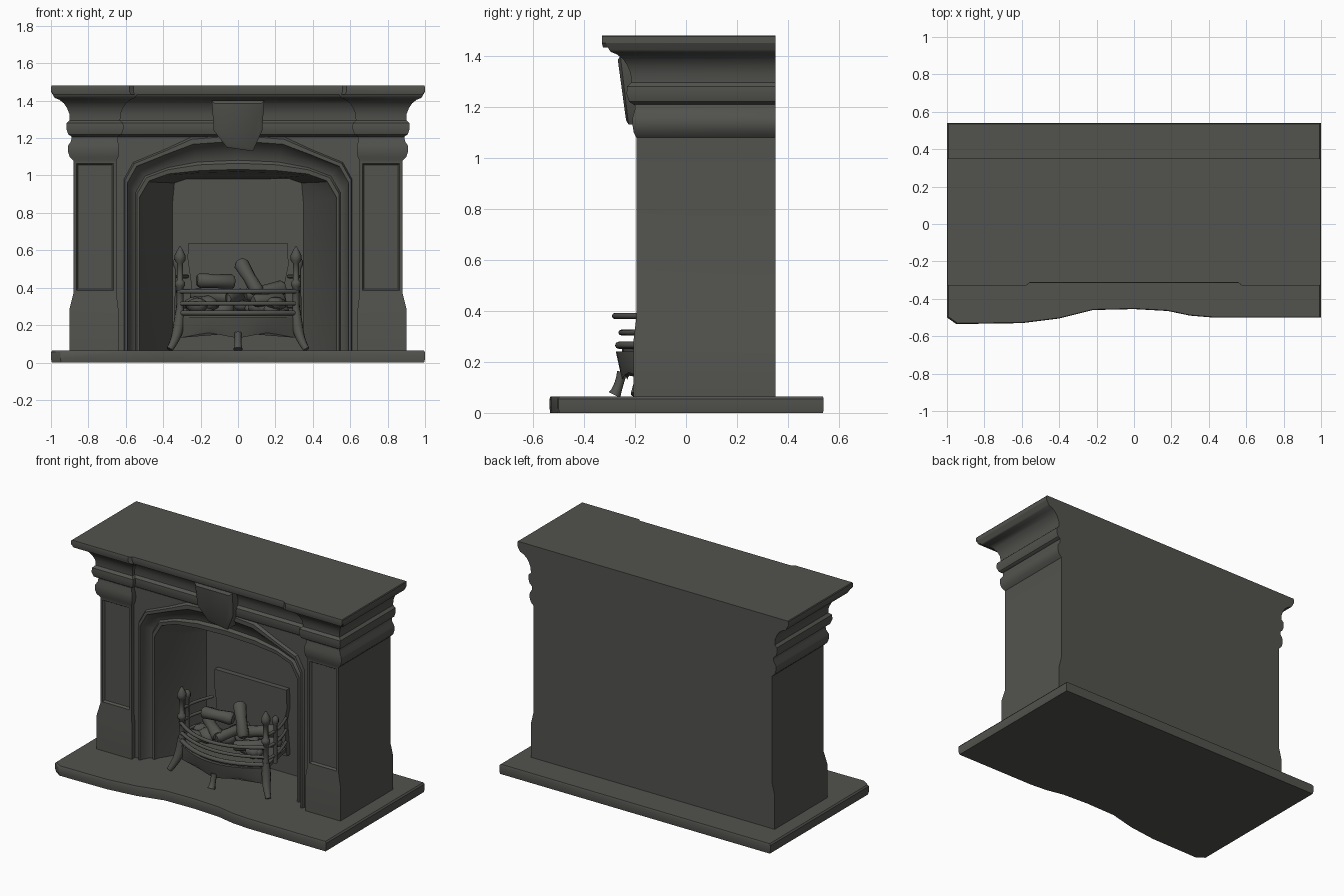
import bpy, bmesh, math, random
from mathutils import Vector

random.seed(4)
if "Cube" in bpy.data.objects:
    bpy.data.objects.remove(bpy.data.objects["Cube"])

stone = bpy.data.materials.new("dark_stone")
stone.use_nodes = True
COLOUR = (0.085, 0.086, 0.077, 1)
stone.diffuse_color = COLOUR
stone.node_tree.nodes["Principled BSDF"].inputs["Base Color"].default_value = COLOUR


def finish(obj, angle=35):
    """Give the part its material and smooth shading."""
    if not obj.data.materials:
        obj.data.materials.append(stone)
    bpy.ops.object.select_all(action="DESELECT")
    obj.select_set(True)
    bpy.context.view_layer.objects.active = obj
    if obj.type == "CURVE":
        bpy.ops.object.convert(target="MESH")
    bpy.ops.object.shade_smooth_by_angle(angle=math.radians(angle))
    return obj


def from_bmesh(name, bm):
    mesh = bpy.data.meshes.new(name)
    bm.to_mesh(mesh)
    bm.free()
    obj = bpy.data.objects.new(name, mesh)
    bpy.context.collection.objects.link(obj)
    return finish(obj)


def loft(rings, closed=True, start_cap=True):
    """Skin a list of equal-length rings and cap the ends."""
    bm = bmesh.new()
    loops = [[bm.verts.new(p) for p in ring] for ring in rings]
    n = len(loops[0])
    for a, b in zip(loops, loops[1:]):
        for i in range(n if closed else n - 1):
            j = (i + 1) % n
            bm.faces.new((a[i], a[j], b[j], b[i]))
    if start_cap:
        bm.faces.new(loops[0][::-1])
    bm.faces.new(loops[-1])
    bmesh.ops.recalc_face_normals(bm, faces=bm.faces)
    return bm


def box(name, x0, x1, y0, y1, z0, z1):
    plan = [(x0, y0), (x1, y0), (x1, y1), (x0, y1)]
    return from_bmesh(name, loft([[(x, y, z) for x, y in plan] for z in (z0, z1)]))


def tube(name, points, radii, smooth=True):
    """A round bar through points, with a radius at each one."""
    curve = bpy.data.curves.new(name, "CURVE")
    curve.dimensions = "3D"
    curve.bevel_depth = 1
    curve.bevel_resolution = 2
    curve.resolution_u = 3
    curve.use_fill_caps = True
    spline = curve.splines.new("NURBS" if smooth else "POLY")
    spline.points.add(len(points) - 1)
    for sp, p, r in zip(spline.points, points, radii):
        sp.co = (*p, 1)
        sp.radius = r
    if smooth:
        spline.use_endpoint_u = True
        spline.order_u = 3
    obj = bpy.data.objects.new(name, curve)
    bpy.context.collection.objects.link(obj)
    return finish(obj, 50)


# Hearth slab with a wavy front edge
plan = [(-1, .54), (-1, -.5), (-.95, -.535), (-.6, -.53), (-.4, -.505), (-.22, -.46),
        (0, -.455), (.18, -.465), (.3, -.49), (.42, -.5), (1, -.5), (1, .54)]
from_bmesh("hearth_slab", loft([[(x * s, y * s, z) for x, y in plan]
                                for z, s in ((0, .995), (.02, 1), (.055, 1), (.065, .992))]))

# Pilasters: plinth, panelled shaft and capital roll, flush at the back
column = [(.06, .02), (.29, .02), (.37, 0), (1.08, 0), (1.10, .02), (1.13, .03),
          (1.16, .028), (1.185, .012), (1.22, .01)]
for side, word in ((1, "left"), (-1, "right")):
    rings = [[(side * (.88 + o), .35, z), (side * (.88 + o), -.195 - o / 2, z),
              (side * (.65 - o / 2), -.195 - o / 2, z), (side * (.65 - o / 2), .35, z)]
             for z, o in column]
    bm = loft(rings)
    shaft = [f for f in bm.faces if f.normal.y < -.99 and f.calc_center_median().z > .5
             and f.calc_area() > .1]
    bmesh.ops.inset_region(bm, faces=shaft, thickness=.022, depth=0)
    bmesh.ops.inset_region(bm, faces=shaft, thickness=.012, depth=-.014)
    from_bmesh(word + "_pilaster", bm)

# Entablature and mantel shelf: one moulding stepping back between the pilasters
half = [(.88, .35, 1, 0), (.88, -.195, 1, -1), (.65, -.195, -1, -1), (.65, -.17, -1, -1)]
outline = half + [(-x, y, -sx, sy) for x, y, sx, sy in reversed(half)]
cornice = [(1.205, .005), (1.22, .028), (1.25, .038), (1.28, .036), (1.295, .02), (1.33, .022),
           (1.36, .034), (1.385, .05), (1.405, .075), (1.415, .1), (1.425, .107),
           (1.45, .12)]
from_bmesh("entablature", loft([[(x + sx * o, y + sy * o, z) for x, y, sx, sy in outline]
                                for z, o in cornice]))
shelf = [(1, .35), (1, -.33), (.58, -.33), (.56, -.315),
         (-.56, -.315), (-.58, -.33), (-1, -.33), (-1, .35)]
from_bmesh("mantel_shelf", loft([[(x * s, y if y > 0 else y * s, z) for x, y in shelf]
                                 for z, s in ((1.432, .985), (1.45, 1), (1.475, 1), (1.48, .996))]))
box("back_wall", -.66, .66, .19, .35, .06, 1.3)

# Arched surround with a coved moulding, splayed cheeks and firebox back
border = [(.66, .06), (.66, 1.0), (.66, 1.3), (.4, 1.3), (.25, 1.3), (0, 1.3)]
outer = [(.61, .06), (.61, .98), (.56, 1.07), (.39, 1.14), (.25, 1.205), (0, 1.225)]
inner = [(.52, .06), (.52, .88), (.47, .965), (.37, 1.0), (.2, 1.015), (0, 1.02)]
firebox = [(.35, .06), (.35, .85), (.34, .96), (.28, .98), (.15, .98), (0, .98)]


def arch(pts, y):
    return [(x, y, z) for x, z in pts] + [(-x, y, z) for x, z in pts[-2::-1]]


rings = [arch(border, -.17)]
for t, y in ((0, -.17), (.06, -.188), (.2, -.188), (.28, -.165), (.5, -.125), (.7, -.115),
             (.78, -.13), (.94, -.128), (1, -.1)):
    rings.append(arch([(a + (c - a) * t, b + (d - b) * t)
                       for (a, b), (c, d) in zip(outer, inner)], y))
rings.append(arch(firebox, .17))
bm = loft(rings, closed=False, start_cap=False)
bm.faces.ensure_lookup_table()
if bm.faces[-1].normal.y > 0:
    bmesh.ops.reverse_faces(bm, faces=bm.faces)
from_bmesh("arched_surround", bm)

# Keystone, leaning outwards to the top
shape = [(-.14, 1.4), (-.13, 1.24), (-.06, 1.15), (.08, 1.13), (.13, 1.24), (.14, 1.4)]
from_bmesh("keystone", loft([[(x, -.12, z) for x, z in shape],
                             [(x, -.225 - (z - 1.13) * .12, z) for x, z in shape],
                             [(x * .88, -.235 - (z - 1.13) * .12, 1.27 + (z - 1.27) * .88)
                              for x, z in shape]]))

# Fireback plate
plate = [(-.27, .2), (.27, .2), (.25, .42), (.27, .52), (.265, .64), (-.265, .64),
         (-.27, .56), (-.25, .42)]
from_bmesh("fireback", loft([[(x, y, z) for x, z in plate] for y in (.165, .13)]))


def bow(x, depth):
    return -.15 - depth * (1 - (x / .32) ** 2)


# Grate: bowed bars, apron and floor
steps = [-.32 + .64 * i / 12 for i in range(13)]
for name, z, depth, r in (("top_bar", .38, .13, .012), ("middle_bar", .315, .105, .011),
                          ("lower_bar", .265, .115, .014)):
    tube("grate_" + name, [(x, bow(x, depth), z) for x in steps], [r] * len(steps))


def apron_ring(z, depth, grow):
    front = [(x * grow, bow(x, depth), z) for x in steps]
    return front + [(x, y + .02, h) for x, y, h in reversed(front)]


rings = [apron_ring(z, d, g) for z, d, g in ((.13, .1, .96), (.18, .112, .99), (.24, .125, 1))]
rings = [[(x, y, z + (.03 * (1 - abs(abs(x) - .16) / .16) if k == 0 else 0)) for x, y, z in ring]
         for k, ring in enumerate(rings)]
from_bmesh("grate_apron", loft(rings))
floor = [(x, bow(x, .1), 0) for x in steps] + [(.27, .12, 0), (-.27, .12, 0)]
from_bmesh("grate_floor", loft([[(x, y, z) for x, y, _ in floor] for z in (.235, .26)]))
tube("grate_centre_foot", [(0, -.28, .07), (0, -.265, .1), (0, -.25, .16)], [.025, .014, .02])

# Grate posts with finials, splayed feet and rear knobs
for s, word in ((1, "left"), (-1, "right")):
    tube(word + "_grate_leg", [(s * .365, -.2, .07), (s * .335, -.18, .12),
                               (s * .315, -.15, .2), (s * .31, -.15, .28)],
         [.018, .024, .032, .024])
    profile = [(.26, .024), (.3, .018), (.4, .018), (.41, .027), (.43, .027), (.44, .016),
               (.53, .016), (.545, .028), (.57, .03), (.595, .018), (.62, .004)]
    tube(word + "_grate_post", [(s * .31, -.15, z) for z, r in profile],
         [r for z, r in profile], False)
    profile = [(.25, .014), (.5, .012), (.52, .022), (.545, .022), (.565, .005)]
    tube(word + "_rear_post", [(s * .325, -.07, z) for z, r in profile],
         [r for z, r in profile], False)
    for z in (.3, .38, .46):
        tube(word + "_side_bar", [(s * .31, -.15, z), (s * .35, -.07, z), (s * .27, .12, z)],
             [.01] * 3)

# Logs
logs = [((-.22, -.06, .44), (-.02, -.02, .43), .04), ((.11, -.1, .37), (.01, .0, .54), .038),
        ((.04, -.02, .36), (.25, .04, .4), .04), ((-.24, .02, .36), (-.05, -.14, .35), .038),
        ((-.06, -.15, .34), (.02, .08, .36), .035), ((.08, -.16, .33), (.24, -.06, .34), .035)]
for a, b, r in logs:
    a, b = Vector(a), Vector(b)
    tube("log", [a, a.lerp(b, .08), a.lerp(b, .5), a.lerp(b, .92), b],
         [r * .7, r, r * .9, r * 1.08, r * .75], False)

# Bed of coals
for i in range(22):
    bm = bmesh.new()
    bmesh.ops.create_icosphere(bm, subdivisions=2, radius=random.uniform(.035, .055))
    spot = Vector((random.uniform(-.24, .24), random.uniform(-.15, .08),
                   random.uniform(.28, .32)))
    for v in bm.verts:
        v.co = Vector((v.co.x * 1.2, v.co.y, v.co.z * .8)) * random.uniform(.93, 1.05) + spot
    from_bmesh("coal", bm)
